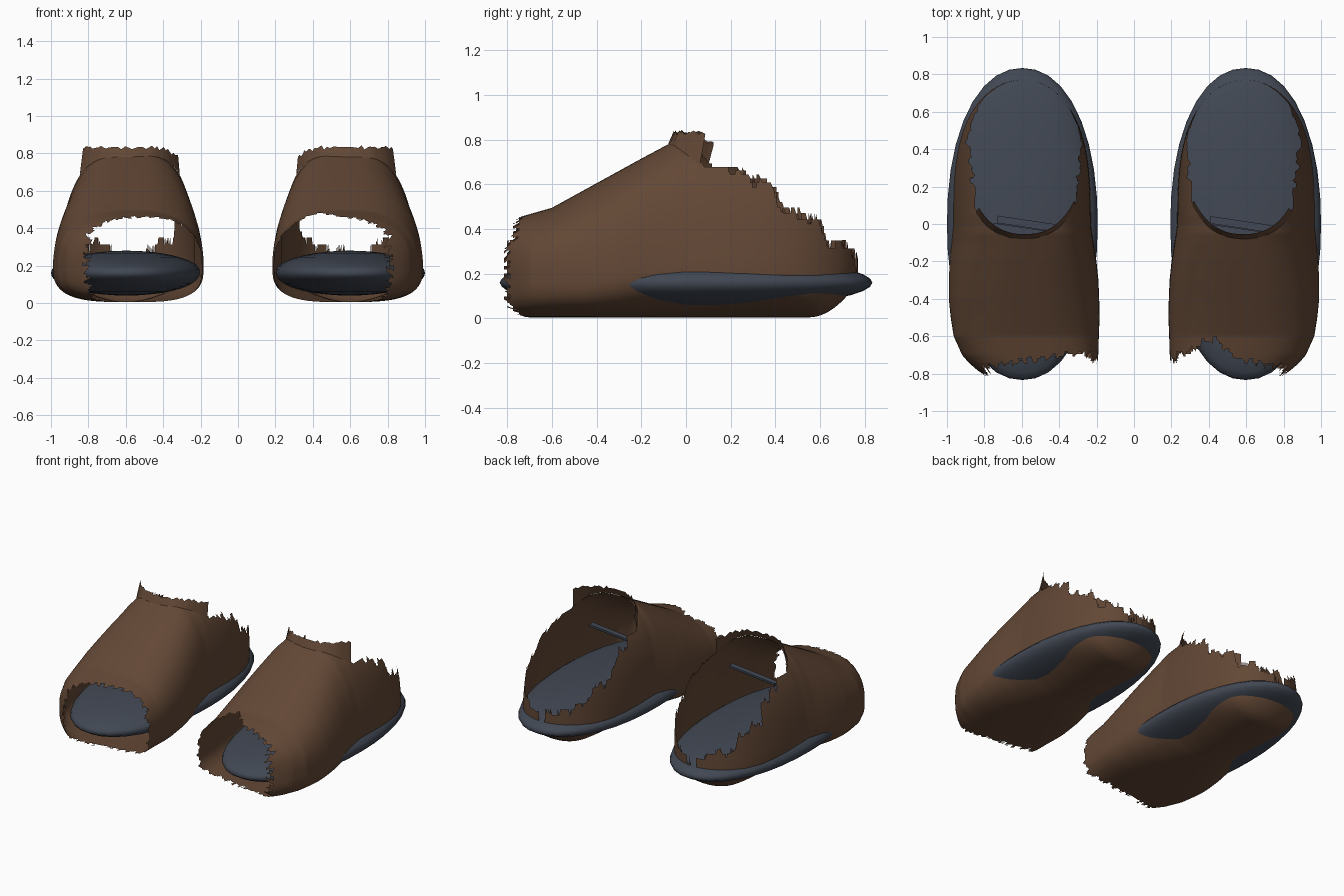
import bpy, bmesh, math
from math import sin, cos, pi

if "Cube" in bpy.data.objects:
    bpy.data.objects.remove(bpy.data.objects["Cube"])


def material(name, col):
    m = bpy.data.materials.new(name)
    m.diffuse_color = (*col, 1)
    m.use_nodes = True
    m.node_tree.nodes["Principled BSDF"].inputs["Base Color"].default_value = m.diffuse_color
    return m


BROWN = material("brown leather", (0.124, 0.064, 0.036))
SLATE = material("slate blue", (0.053, 0.064, 0.087))


def lerp_table(pts, t):
    if t <= pts[0][0]:
        return pts[0][1]
    for (a, va), (b, vb) in zip(pts, pts[1:]):
        if t <= b:
            return va + (vb - va) * (t - a) / (b - a)
    return pts[-1][1]


# Profiles along the foot: half width, sideways shift, ridge height, torn rim
WIDTH = [(-.86, .22), (-.82, .275), (-.78, .315), (-.74, .345), (-.7, .364), (-.6, .388),
         (-.5, .398), (-.4, .402), (-.3, .400), (-.2, .392), (-.1, .379), (0, .367)]
SHIFT = [(-.86, .49), (-.78, .525), (-.7, .555), (-.6, .576), (-.4, .588), (-.1, .595), (0, .598)]
RIDGE = [(-.86, .42), (-.74, .455), (-.6, .495), (-.4, .605), (-.2, .715), (-.05, .795), (.05, .82), (.8, .83)]
RIM = [(.13, .83), (.16, .72), (.22, .65), (.33, .61), (.40, .57), (.43, .48), (.53, .45),
       (.60, .42), (.63, .34), (.74, .31), (.765, .26)]
LOWER = [(-.45, 3.2), (-.3, 2.7), (-.15, 2.1), (0, 1.7), (.1, 1.62), (.3, 1.7), (.6, 2.1)]


def half_width(y):
    if y < 0:
        return lerp_table(WIDTH, y)
    return .367 * math.sqrt(max(0, 1 - (y / .77) ** 3))


def section_point(y, a):
    """Point on the shell at angle a (0 = outer side, pi/2 = top)."""
    up = sin(a) >= 0
    n = lerp_table([(-.5, 2.5), (-.1, 2.8)], y) if up else lerp_table(LOWER, y)
    c, s = cos(a), sin(a)
    x = half_width(y) * math.copysign(abs(c) ** (2 / n), c)
    t = math.copysign(abs(s) ** (2 / n), s)
    base = .16 * (max(0, y - .55) / .22) ** 2
    h = lerp_table(RIDGE, y) - .2 if up else .195 - base
    lean = lerp_table([(-.6, 0), (-.1, 1)], y) * max(0, t)
    return lerp_table(SHIFT, y) + x * (1 - .09 * lean) - .025 * lean, .2 + h * t


def mouth_line(dx):
    """Front lip of the ankle opening in plan."""
    return -.06 + 1.3 * dx ** 2 + 13 * dx ** 4


def finish(bm, name, mat):
    me = bpy.data.meshes.new(name)
    bm.to_mesh(me)
    bm.free()
    me.materials.append(mat)
    for p in me.polygons:
        p.use_smooth = True
    ob = bpy.data.objects.new(name, me)
    bpy.context.collection.objects.link(ob)
    return ob


def jag(t, ph):
    return .018 * sin(43 * t + ph) + .012 * sin(97 * t + 2 * ph)


def shell(name, side, ph, notch):
    """Lofted leather upper, torn open at the toe and the heel."""
    bm = bmesh.new()
    N, R = 140, 190
    ys = [-.84 + 1.609 * sin(pi / 2 * i / R) for i in range(R + 1)]
    rows = []
    for y in ys:
        row = []
        for k in range(N):
            x, z = section_point(y, 2 * pi * k / N)
            row.append(bm.verts.new((side * x, y, z)))
        rows.append(row)
    for i in range(R):
        for k in range(N):
            a, b = rows[i][k], rows[i][(k + 1) % N]
            c, d = rows[i + 1][(k + 1) % N], rows[i + 1][k]
            bm.faces.new((a, b, c, d) if side < 0 else (d, c, b, a))
    bmesh.ops.triangulate(bm, faces=bm.faces[:])
    doomed = []
    for f in bm.faces:
        p = f.calc_center_median()
        dx = side * p.x - .59
        ang = math.atan2(p.z - .2, dx)
        # toe edge reaches further forward on the outer side, less underneath
        edge = -.765 - .04 * max(-1, min(1, dx / .25)) + .7 * jag(.7 * ang, ph)
        edge += .03 if p.z > .35 else .07 * max(0, 1 - p.z / .07)
        if notch and p.z > .3:
            edge += .09 * math.exp(-((dx + .17) / .09) ** 2)
        rim = lerp_table(RIM, p.y) + 1.1 * jag(p.y * 1.3 + (2 if dx > 0 else 0), ph)
        mouth = p.y > mouth_line(dx) and p.z > .68
        if p.y < edge or mouth or (p.y > .13 and p.z > rim):
            doomed.append(f)
    bmesh.ops.delete(bm, geom=doomed, context='FACES')
    finish(bm, name, BROWN)


def collar(name, side, ph):
    """Short torn band standing up from the lip of the ankle opening."""
    bm = bmesh.new()
    prev = None
    for i in range(61):
        a = .25 + (pi - .5) * i / 60
        y = 0
        for _ in range(12):
            x, z = section_point(y, a)
            y = .5 * y + .5 * min(.16, mouth_line(x - .59))
        if y > .135 or z < .68:
            continue
        dx = x - .59
        xb, zb = section_point(y - .02, a)
        top = .832 + .3 * jag(dx * 2, ph) + .006 * sin(i * 2.4 + ph)
        top -= 2.5 * max(0, -dx - .14) ** 2
        pair = (bm.verts.new((side * xb, y - .02, zb + .002)),
                bm.verts.new((side * (.585 + dx * .95), y + .005, max(top, zb + .01))))
        if prev:
            q = (prev[0], prev[1], pair[1], pair[0])
            bm.faces.new(q if side > 0 else q[::-1])
        prev = pair
    finish(bm, name, BROWN)


def sole(name, side):
    """Flattened oval footbed, slightly squarer than an ellipse in plan."""
    bm = bmesh.new()
    bmesh.ops.create_uvsphere(bm, u_segments=36, v_segments=20, radius=1)
    for v in bm.verts:
        r = math.hypot(v.co.x, v.co.y)
        k = 1.0
        if r > 1e-5:
            k = (abs(v.co.x / r) ** 2.15 + abs(v.co.y / r) ** 2.15) ** (-1 / 2.15)
        v.co = (side * .597 + v.co.x * k * .403, v.co.y * k * .834, .16 + v.co.z * .12)
    finish(bm, name, SLATE)


def slats(name, x0, x1):
    """Small stack of thin bars under the instep."""
    bm = bmesh.new()
    for i in range(3):
        geo = bmesh.ops.create_cube(bm, size=1)
        for v in geo['verts']:
            x = v.co.x * (x1 - x0)
            v.co = ((x0 + x1) / 2 + x - .02 * i, v.co.y * .04 - .005 - .04 * i - .15 * x,
                    .545 - .028 * i + v.co.z * .014)
    ob = finish(bm, name, SLATE)
    for p in ob.data.polygons:
        p.use_smooth = False


for label, side, ph, x0, x1 in (("left", -1, 0.6, -.73, -.33), ("right", 1, 2.3, .41, .77)):
    shell(label + "_upper", side, ph, side > 0)
    collar(label + "_collar", side, ph)
    sole(label + "_sole", side)
    slats(label + "_instep_slats", x0, x1)
